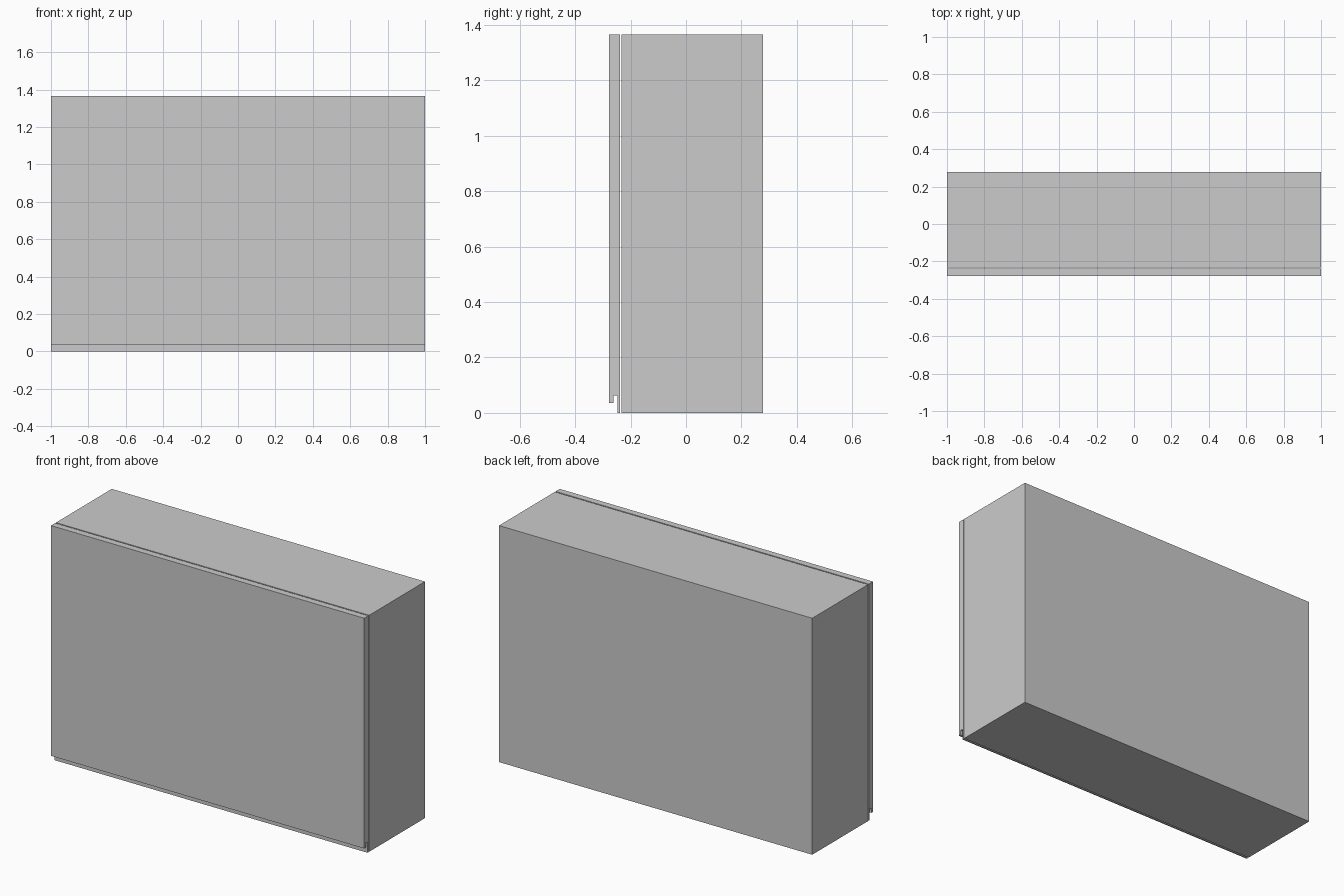
import bpy, bmesh

if "Cube" in bpy.data.objects:
    bpy.data.objects.remove(bpy.data.objects["Cube"])

HALF_W = 1.0
TOP = 1.365


def extrude_profile(name, profile):
    """Extrude a (y, z) cross-section along the full width in x."""
    bm = bmesh.new()
    face = bm.faces.new([bm.verts.new((-HALF_W, y, z)) for y, z in profile])
    ext = bmesh.ops.extrude_face_region(bm, geom=[face])
    verts = [g for g in ext["geom"] if isinstance(g, bmesh.types.BMVert)]
    bmesh.ops.translate(bm, verts=verts, vec=(2 * HALF_W, 0, 0))
    bmesh.ops.recalc_face_normals(bm, faces=bm.faces)
    mesh = bpy.data.meshes.new(name)
    bm.to_mesh(mesh)
    bm.free()
    obj = bpy.data.objects.new(name, mesh)
    bpy.context.collection.objects.link(obj)
    return obj


# Thick main block
extrude_profile("main_block", [
    (-0.232, 0), (0.277, 0), (0.277, TOP), (-0.232, TOP)])

# Thin front panel with raised front lip, groove and rear tongue at the bottom
extrude_profile("front_panel", [
    (-0.277, 0.036), (-0.262, 0.036), (-0.262, 0.063), (-0.247, 0.063),
    (-0.247, 0), (-0.239, 0), (-0.239, TOP), (-0.277, TOP)])
